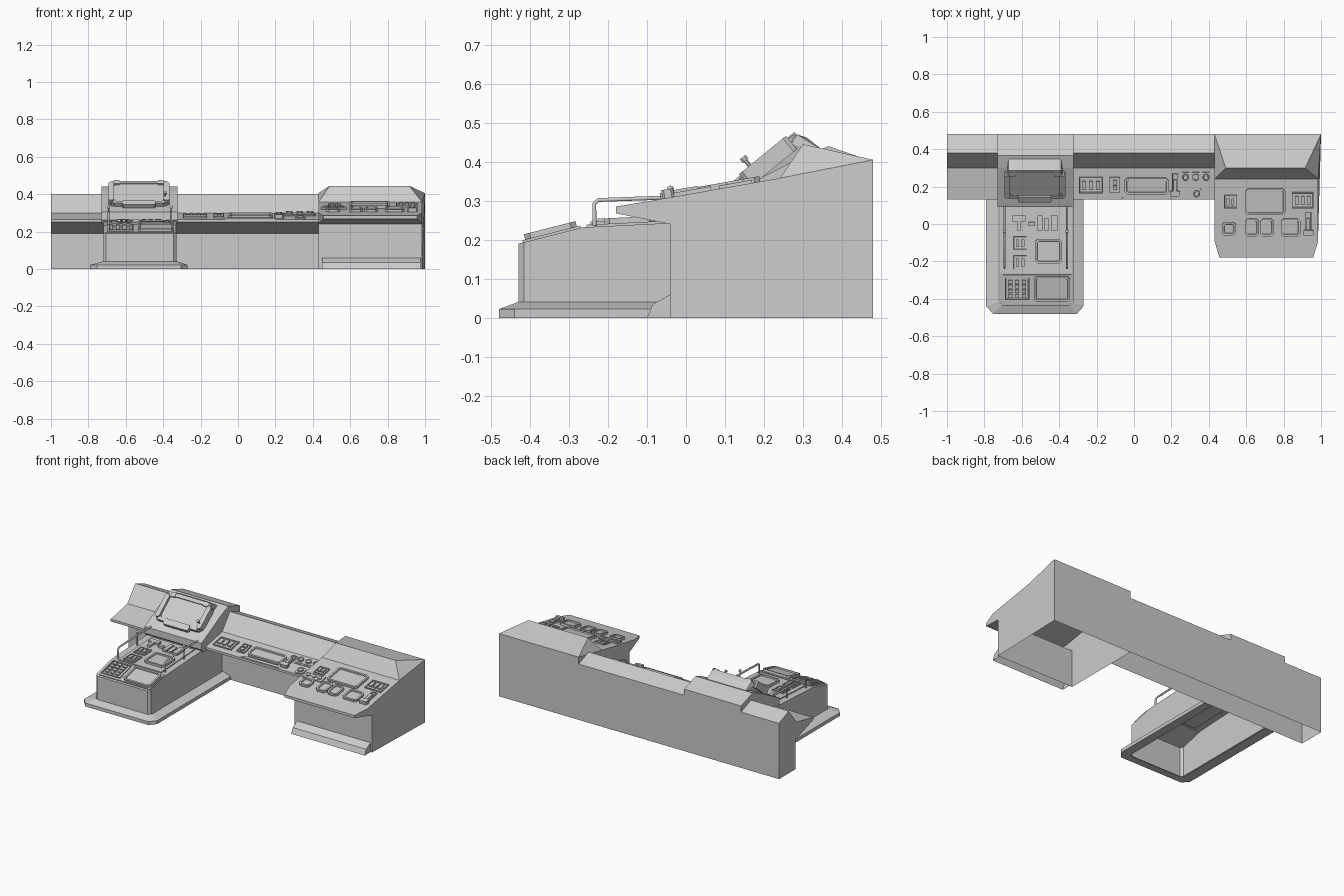
import bpy, bmesh, math
from mathutils import Vector

if "Cube" in bpy.data.objects:
    bpy.data.objects.remove(bpy.data.objects["Cube"])

def finish(name, bm, open_bottom=False):
    bmesh.ops.recalc_face_normals(bm, faces=bm.faces)
    if open_bottom:
        low = [f for f in bm.faces if all(v.co.z < .001 for v in f.verts)]
        bmesh.ops.delete(bm, geom=low, context='FACES_ONLY')
    me = bpy.data.meshes.new(name)
    bm.to_mesh(me)
    bm.free()
    ob = bpy.data.objects.new(name, me)
    bpy.context.collection.objects.link(ob)
    return ob

def prism(x0, x1, profile):
    """Side profile (y, z) swept along x."""
    bm = bmesh.new()
    a = [bm.verts.new((x0, y, z)) for y, z in profile]
    b = [bm.verts.new((x1, y, z)) for y, z in profile]
    n = len(a)
    bm.faces.new(a)
    bm.faces.new(b[::-1])
    for i in range(n):
        bm.faces.new((a[i], b[i], b[(i + 1) % n], a[(i + 1) % n]))
    return bm

def hull(name, pts):
    bm = bmesh.new()
    for p in pts:
        bm.verts.new(p)
    bmesh.ops.convex_hull(bm, input=bm.verts[:])
    bmesh.ops.dissolve_limit(bm, angle_limit=.02, verts=bm.verts[:], edges=bm.edges[:])
    return finish(name, bm)

def slab(name, panel, pts, h0, h1, rim=0, sink=0):
    """Outline (x, y) lying on a sloped panel, thick from h0 to h1, optionally with a sunken middle."""
    (ya, za), (yb, zb) = panel
    t = Vector((0, yb - ya, zb - za)).normalized()
    nrm = Vector((0, -t.z, t.y))
    bm = bmesh.new()
    base = [Vector((x, y, za + (y - ya) * t.z / t.y)) for x, y in pts]
    a = [bm.verts.new(p + nrm * h0) for p in base]
    b = [bm.verts.new(p + nrm * h1) for p in base]
    n = len(a)
    bm.faces.new(a[::-1])
    top = bm.faces.new(b)
    for i in range(n):
        bm.faces.new((a[i], a[(i + 1) % n], b[(i + 1) % n], b[i]))
    if rim:
        bm.normal_update()
        bmesh.ops.inset_region(bm, faces=[top], thickness=rim)
        r = bmesh.ops.inset_region(bm, faces=[top], thickness=.002)
        for v in top.verts:
            v.co -= nrm * sink
    return finish(name, bm)

def rect(x0, x1, y0, y1, c=0):
    if not c:
        return [(x0, y0), (x1, y0), (x1, y1), (x0, y1)]
    return [(x0 + c, y0), (x1 - c, y0), (x1, y0 + c), (x1, y1 - c),
            (x1 - c, y1), (x0 + c, y1), (x0, y1 - c), (x0, y0 + c)]

def ngon(x, y, r, n=8):
    return [(x + r * math.cos(math.tau * (i + .5) / n), y + r * math.sin(math.tau * (i + .5) / n)) for i in range(n)]

def screen(panel, x0, x1, y0, y1):
    slab("screen", panel, rect(x0, x1, y0, y1, .014), 0, .014, .012, .007)

def switches(panel, x0, x1, y0, y1, nx, ny=1):
    slab("switch_tray", panel, rect(x0, x1, y0, y1), 0, .008, .006, .005)
    dx, dy = (x1 - x0 - .02) / nx, (y1 - y0 - .02) / ny
    for i in range(nx):
        for j in range(ny):
            x, y = x0 + .01 + dx * i, y0 + .01 + dy * j
            slab("switch", panel, rect(x + dx * .2, x + dx * .8, y + dy * .15, y + dy * .85), 0, .014)

def knob(panel, x, y):
    slab("knob_base", panel, rect(x - .027, x + .027, y - .027, y + .027, .008), 0, .007)
    slab("knob", panel, ngon(x, y, .019), 0, .018, .005, .004)

def lever(panel, x0, x1, y0, y1):
    m = (y0 + y1) / 2
    slab("lever_slot", panel, rect(x0 + .01, x1 - .01, y0, y1), 0, .01, .006, .006)
    slab("lever_head", panel, rect(x0, x1, y0, y0 + .03, .006), 0, .022)
    slab("lever_arm", panel, rect(x0 + .018, x1 - .018, y0 + .03, m + .03), .004, .017)

# main bench: back wall, sloped splashback, overhanging control shelf
bench = [(.48, 0), (.48, .36), (.38, .40), (.30, .30), (.13, .265), (.13, .25), (.31, .19), (.31, 0)]
finish("bench", prism(-1, .43, bench), True)
MAIN = ((.13, .265), (.30, .30))
switches(MAIN, -.295, -.165, .165, .25, 3)
switches(MAIN, -.13, -.075, .17, .25, 1, 2)
screen(MAIN, -.05, .185, .16, .248)
slab("shelf_lip", MAIN, [(-.07, .132), (.2, .132), (.18, .15), (-.05, .15)], -.01, .006)
lever(MAIN, .192, .245, .15, .27)
slab("knob_plate", MAIN, rect(.243, .417, .215, .287, .008), 0, .004)
for x in (.275, .33, .385):
    knob(MAIN, x, .251)
knob(MAIN, .335, .163)

# right console body with overhanging nose, tapered corners
bm = prism(.43, 1, [(-.04, 0), (-.04, .24), (-.18, .268), (-.18, .285), (-.09, .30),
                    (.24, .358), (.48, .405), (.48, 0)])
for v in bm.verts:
    if v.co.x > .9 and v.co.y < .4:
        v.co.x = .985
    if v.co.y < -.15:
        v.co.x += .027 if v.co.x < .7 else -.027
finish("right_console", bm, True)
hull("right_hood", [(.43, .24, .357), (.985, .24, .357), (.49, .30, .445), (.915, .30, .445),
                    (.43, .48, .405), (1, .48, .405)])
finish("right_kick_plate", prism(.45, .975, [(-.04, 0), (-.04, .06), (-.085, .035), (-.1, 0)]), True)
RIGHT = ((-.09, .30), (.24, .358))
switches(RIGHT, .48, .55, .085, .155, 2)
slab("button_plate", RIGHT, rect(.445, .58, .02, .07), 0, .007)
for x in (.472, .512, .552):
    slab("button", RIGHT, ngon(x, .045, .014), 0, .014)
screen(RIGHT, .595, .81, .05, .19)
screen(RIGHT, .47, .545, -.06, .012)
screen(RIGHT, .595, .668, -.065, .03)
screen(RIGHT, .675, .748, -.065, .03)
screen(RIGHT, .785, .89, -.065, .03)
switches(RIGHT, .845, .96, .085, .17, 3)
lever(RIGHT, .905, .96, -.06, .065)

# left console pedestal
bm = prism(-.72, -.33, [(-.43, .0), (-.43, .19), (-.265, .232), (.10, .25), (.31, .25), (.31, 0)])
front = [e for e in bm.edges if all(v.co.y < -.42 for v in e.verts) and
         abs(e.verts[0].co.z - e.verts[1].co.z) > .1]
bmesh.ops.bevel(bm, geom=front, offset=.015, segments=1, affect='EDGES')
finish("left_console", bm, True)

# stepped foot around the pedestal
outer = [(-.27, .31), (-.27, -.44), (-.305, -.48), (-.755, -.48), (-.79, -.44), (-.79, .31)]
inner = [(-.325, .31), (-.325, -.415), (-.345, -.432), (-.705, -.432), (-.725, -.415), (-.725, .31)]
bm = bmesh.new()
rows = [[bm.verts.new((x, y, z)) for x, y in o]
        for o, z in ((inner, 0), (outer, 0), (outer, .022), (inner, .04))]
for r, s in zip(rows, rows[1:]):
    for i in range(5):
        bm.faces.new((r[i], r[i + 1], s[i + 1], s[i]))
finish("left_foot", bm)

# left console panels and instruments
UP = ((-.265, .232), (.10, .25))
LOW = ((-.43, .19), (-.265, .232))
slab("upper_panel", UP, rect(-.675, -.37, -.255, .085), -.005, .006)
slab("lower_panel", LOW, rect(-.7, -.335, -.418, -.27), -.005, .006)
UP, LOW = [tuple((y, z + .006) for y, z in p) for p in (UP, LOW)]
for x0, x1, y0, y1 in ((-.65, -.58, .015, .045), (-.625, -.605, -.035, .015), (-.565, -.53, -.01, .01),
                       (-.515, -.49, -.035, .045), (-.48, -.455, -.035, .03), (-.445, -.41, -.035, .045)):
    slab("rocker_switch", UP, rect(x0, x1, y0, y1), 0, .014)
switches(UP, -.648, -.57, -.14, -.063, 2)
switches(UP, -.648, -.57, -.245, -.165, 2)
screen(UP, -.53, -.385, -.21, -.08)
switches(LOW, -.69, -.56, -.405, -.285, 3, 4)
screen(LOW, -.535, -.342, -.412, -.28)

# grab rails and ball-topped sticks on both sides
for x in (-.692, -.358):
    cu = bpy.data.curves.new("grab_rail", 'CURVE')
    cu.dimensions = '3D'
    cu.bevel_depth = .006
    cu.bevel_resolution = 1
    path = [(-.235, .235), (-.235, .292), (-.225, .302), (-.06, .308), (.10, .31)]
    sp = cu.splines.new('POLY')
    sp.points.add(len(path) - 1)
    for p, (y, z) in zip(sp.points, path):
        p.co = (x, y, z, 1)
    bpy.context.collection.objects.link(bpy.data.objects.new("grab_rail", cu))
    bpy.ops.mesh.primitive_uv_sphere_add(segments=10, ring_count=6, radius=.009, location=(x, -.04, .33))
    bpy.context.object.name = "stick_ball"
    bpy.ops.mesh.primitive_cylinder_add(vertices=6, radius=.004, depth=.09, location=(x, -.04, .285))
    bpy.context.object.name = "stick"

# monitor housing
finish("monitor_housing", prism(-.73, -.323, [(.09, .262), (.09, .305), (.30, .415), (.365, .44), (.48, .40),
                                              (.48, .24), (.11, .24)]))
# tilted monitor with side grips and rear casing
MON = ((.13, .345), (.285, .472))
slab("monitor", MON, rect(-.685, -.375, .135, .28, .022), -.03, .004, .022, .008)
slab("monitor_foot", MON, rect(-.62, -.44, .12, .15, .008), -.03, .01)
for x in (-.693, -.397):
    slab("monitor_grip", MON, rect(x, x + .03, .145, .265, .008), -.03, .014)
    slab("monitor_cap", MON, rect(x + (.03 if x < -.5 else -.03), x + (.06 if x < -.5 else 0), .26, .283), -.02, .008)
hull("monitor_casing", [(x, y, z) for s in (-1, 1) for x, y, z in (
    (-.53 + s * .14, .285, .47), (-.53 + s * .1, .31, .462), (-.53 + s * .14, .35, .43),
    (-.53 + s * .15, .15, .335), (-.53 + s * .15, .14, .35), (-.53 + s * .15, .27, .445))])
slab("monitor_knob_stem", MON, ngon(-.39, .172, .004, 6), 0, .035)
slab("monitor_knob", MON, ngon(-.39, .172, .008), .03, .042)
